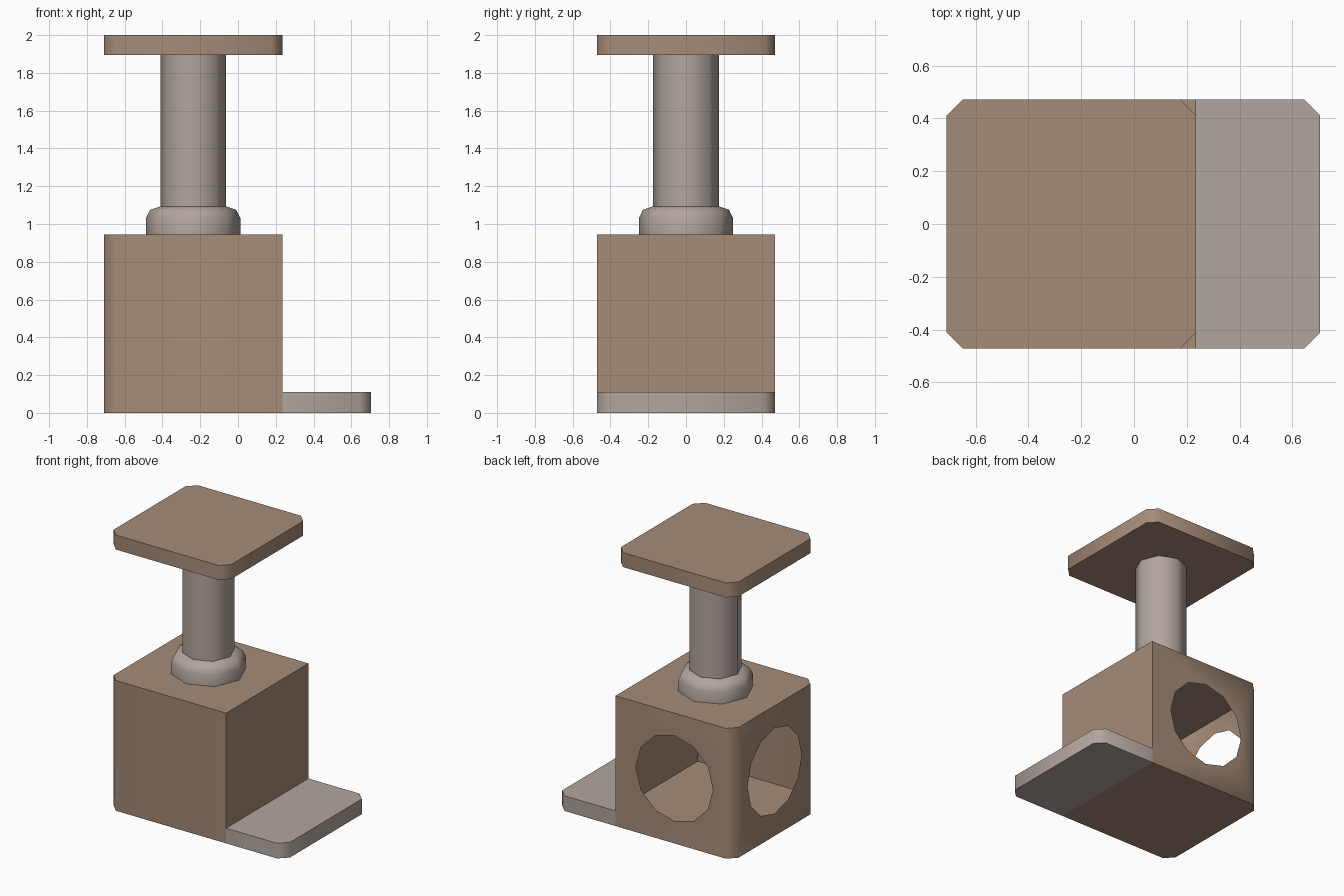
import bpy, bmesh, math
from mathutils import Vector

cube = bpy.data.objects.get("Cube")
if cube:
    bpy.data.objects.remove(cube, do_unlink=True)

X0, X1, X2, Y = -0.71, 0.235, 0.705, 0.472   # plan limits
CUT = 0.06                                   # corner chamfer
BASE, BOX, PERCH = 0.11, 0.945, 1.895        # heights
MID = (X0 + X1) / 2


def material(name, rgb):
    mat = bpy.data.materials.new(name)
    mat.use_nodes = True
    mat.diffuse_color = (*rgb, 1)
    mat.node_tree.nodes["Principled BSDF"].inputs["Base Color"].default_value = (*rgb, 1)
    return mat


brown = material("brown_carpet", (0.381, 0.262, 0.188))
beige = material("beige_carpet", (0.445, 0.381, 0.342))


def finish(name, bm, mat):
    mesh = bpy.data.meshes.new(name)
    bm.to_mesh(mesh)
    bm.free()
    obj = bpy.data.objects.new(name, mesh)
    bpy.context.collection.objects.link(obj)
    mesh.materials.append(mat)
    bpy.ops.object.select_all(action='DESELECT')
    obj.select_set(True)
    bpy.context.view_layer.objects.active = obj
    bpy.ops.object.shade_smooth_by_angle(angle=math.radians(50))
    return obj


def outline(xa, xb, cut_a, cut_b):
    """Plan rectangle, counter-clockwise, with optional chamfers at either end."""
    pts = []
    for x, y, cut in ((xa, -Y, cut_a), (xb, -Y, cut_b), (xb, Y, cut_b), (xa, Y, cut_a)):
        if not cut:
            pts.append((x, y))
            continue
        sx, sy = (1 if x == xa else -1), (1 if y < 0 else -1)
        pair = [(x, y + sy * CUT), (x + sx * CUT, y)]
        pts += pair if sx * sy > 0 else pair[::-1]
    return pts


def slab(name, plan, z0, z1, mat):
    bm = bmesh.new()
    low, high = ([bm.verts.new((x, y, z)) for x, y in plan] for z in (z0, z1))
    bm.faces.new(low[::-1])
    bm.faces.new(high)
    for i in range(len(plan)):
        j = (i + 1) % len(plan)
        bm.faces.new((low[i], low[j], high[j], high[i]))
    return finish(name, bm, mat)


def lathe(name, profile, sides, mat):
    bm = bmesh.new()
    rings = [[bm.verts.new((MID + r * math.cos(k * math.tau / sides),
                            r * math.sin(k * math.tau / sides), z))
              for k in range(sides)] for r, z in profile]
    for a, b in zip(rings, rings[1:]):
        for k in range(sides):
            n = (k + 1) % sides
            bm.faces.new((a[k], a[n], b[n], b[k]))
    return finish(name, bm, mat)


def holed_wall(bm, corners, centre, along, radius=0.31, sides=12):
    """Fill between a wall outline and a round doorway."""
    up = Vector((0, 0, 1))
    ring = [bm.verts.new(centre + radius * (along * math.cos(k * math.tau / sides)
                                            + up * math.sin(k * math.tau / sides)))
            for k in range(sides)]
    edges = []
    for loop in (corners, ring):
        for a, b in zip(loop, loop[1:] + loop[:1]):
            edges.append(bm.edges.get((a, b)) or bm.edges.new((a, b)))
    bmesh.ops.triangle_fill(bm, edges=edges, use_beauty=True, normal=along.cross(up))


# Hollow cabin: thin walls, with doorways in the back and the -x side
plan = outline(X0, X1, True, False)
bm = bmesh.new()
low, high = ([bm.verts.new((x, y, z)) for x, y in plan] for z in (0, BOX))
bm.faces.new(low[::-1])
bm.faces.new(high)
for i, (x, y) in enumerate(plan):
    j = (i + 1) % len(plan)
    xn, yn = plan[j]
    corners = [low[i], low[j], high[j], high[i]]
    if y == yn == Y:
        holed_wall(bm, corners, Vector((MID, Y, BOX / 2)), Vector((-1, 0, 0)))
    elif x == xn == X0:
        holed_wall(bm, corners, Vector((X0, 0, BOX / 2)), Vector((0, -1, 0)))
    else:
        bm.faces.new(corners)
# Inner floor and ceiling
bm.faces.new([bm.verts.new((x, y, BASE)) for x, y in plan])
bm.faces.new([bm.verts.new((x, y, 0.89)) for x, y in plan][::-1])
finish("cabin", bm, brown)

# Base ledge, post collar, post and perch
slab("base_ledge", outline(X1, X2, False, True), 0, BASE, beige)
lathe("post_collar", [(0.25, BOX), (0.25, 1.03), (0.228, 1.075), (0.174, 1.093)], 8, beige)
lathe("post", [(0.174, BOX), (0.174, PERCH)], 8, beige)
slab("perch", outline(X0, X1, True, True), PERCH, 2.0, brown)
